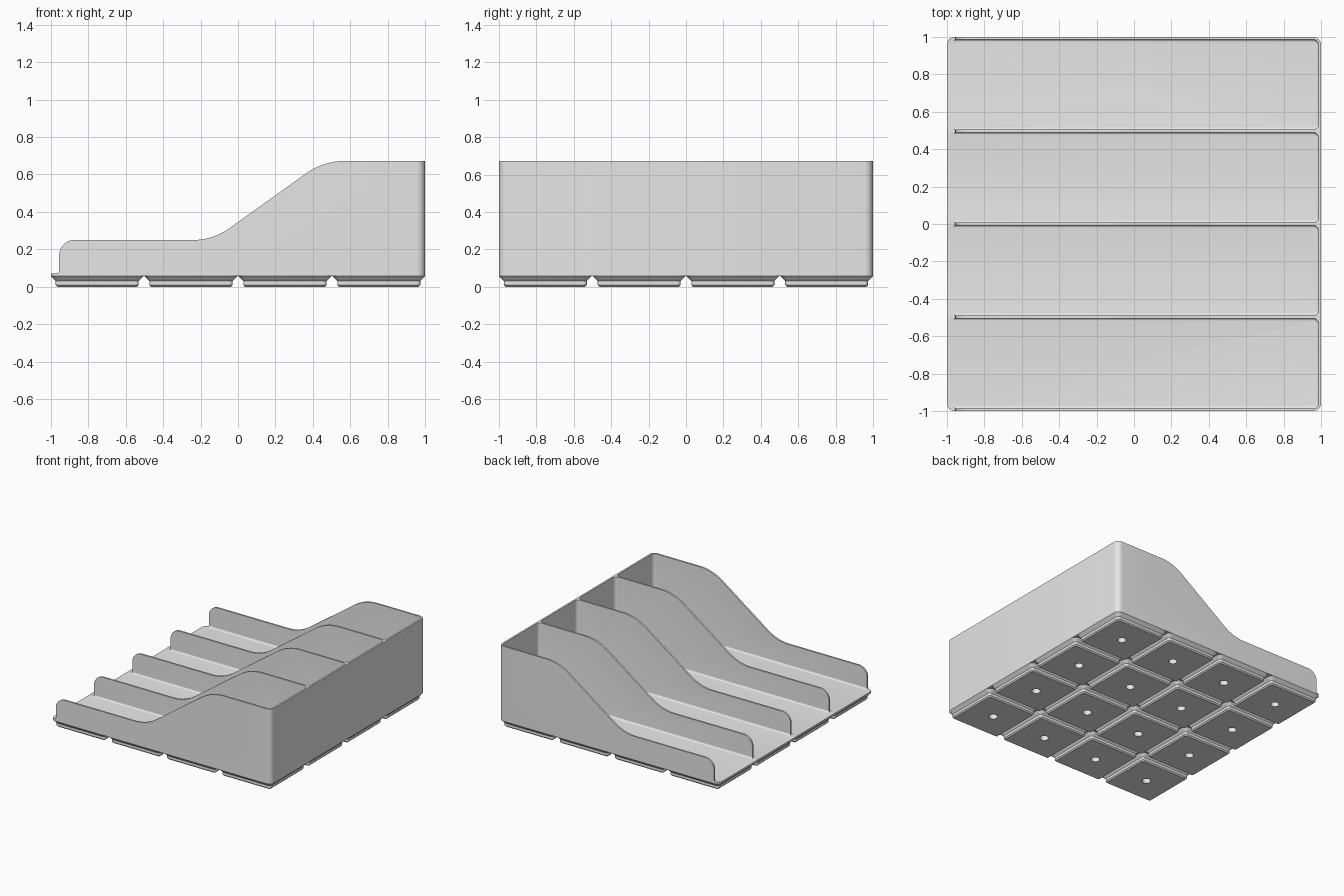
import bpy, bmesh, math
from mathutils import Vector

cube = bpy.data.objects.get("Cube")
if cube:
    bpy.data.objects.remove(cube, do_unlink=True)

WALL = 0.0143       # wall thickness
FOOT_TOP = 0.0567   # underside of the tray body
FLOOR = 0.072       # compartment floor
TOP = 0.672
FILLET = 0.014
PITCH = 0.5015      # foot spacing

grey = bpy.data.materials.new("light_grey")
grey.use_nodes = True
grey.diffuse_color = (0.8, 0.8, 0.8, 1)
grey.node_tree.nodes["Principled BSDF"].inputs["Base Color"].default_value = (0.8, 0.8, 0.8, 1)


def rounded_ring(bm, cx, cy, hx, hy, r, z, seg=8):
    """Rounded rectangle of vertices, counter-clockwise."""
    verts = []
    for k, (sx, sy) in enumerate([(1, 1), (-1, 1), (-1, -1), (1, -1)]):
        for i in range(seg + 1):
            a = math.pi / 2 * (k + i / seg)
            verts.append(bm.verts.new((cx + sx * (hx - r) + r * math.cos(a),
                                       cy + sy * (hy - r) + r * math.sin(a), z)))
    return verts


def loft(bm, cx, cy, sections):
    """Closed skin through sections of (half x, half y, corner radius, z)."""
    rings = [rounded_ring(bm, cx, cy, *s) for s in sections]
    n = len(rings[0])
    for a, b in zip(rings, rings[1:]):
        for i in range(n):
            j = (i + 1) % n
            bm.faces.new((a[i], a[j], b[j], b[i]))
    bm.faces.new(rings[0][::-1])
    bm.faces.new(rings[-1])


def make_object(name, bm):
    bmesh.ops.remove_doubles(bm, verts=bm.verts, dist=1e-5)
    bmesh.ops.recalc_face_normals(bm, faces=bm.faces)
    mesh = bpy.data.meshes.new(name)
    bm.to_mesh(mesh)
    bm.free()
    mesh.materials.append(grey)
    obj = bpy.data.objects.new(name, mesh)
    bpy.context.collection.objects.link(obj)
    return obj


def rounded_profile(corners, seg=12):
    """Replace each (x, z, radius) corner by a tangent arc."""
    points = []
    for i, (x, z, r) in enumerate(corners):
        p = Vector((x, z))
        if r == 0:
            points.append(p)
            continue
        u = (Vector(corners[i - 1][:2]) - p).normalized()
        v = (Vector(corners[(i + 1) % len(corners)][:2]) - p).normalized()
        half = u.angle(v) / 2
        centre = p + (u + v).normalized() * (r / math.sin(half))
        start = p + u * (r / math.tan(half)) - centre
        end = p + v * (r / math.tan(half)) - centre
        sweep = math.pi - 2 * half
        for k in range(seg + 1):
            t = k / seg
            points.append(centre + (start * math.sin((1 - t) * sweep)
                                    + end * math.sin(t * sweep)) / math.sin(sweep))
    return points


def shade(obj):
    bpy.ops.object.select_all(action='DESELECT')
    obj.select_set(True)
    bpy.context.view_layer.objects.active = obj
    bpy.ops.object.shade_smooth_by_angle(angle=math.radians(30))


# Tray body: full-height rounded block
bm = bmesh.new()
loft(bm, 0, 0, [(1, 1, 0.045, FOOT_TOP), (1, 1, 0.045, TOP + 0.1)])
tray = make_object("tray_body", bm)

# Side outline: low lip, low wall, ramp, tall end
outline = rounded_profile([
    (-1.2, 0, 0), (1.2, 0, 0), (1.2, TOP, 0), (0.457, TOP, 0.35),
    (-0.134, 0.25, 0.33), (-0.955, 0.25, 0.08),
    (-0.955, FLOOR + 0.0004, FILLET), (-1.2, FLOOR + 0.0004, 0)])
bm = bmesh.new()
face = bm.faces.new([bm.verts.new((p.x, -1.2, p.y)) for p in outline])
extruded = bmesh.ops.extrude_face_region(bm, geom=[face])
bmesh.ops.translate(bm, vec=(0, 2.4, 0),
                    verts=[g for g in extruded["geom"] if isinstance(g, bmesh.types.BMVert)])
outline_cutter = make_object("outline_cutter", bm)

# Four compartments with filleted floors, open at the low end
bm = bmesh.new()
spacing = (2 - WALL) / 4
x_min, x_max = -1.5, 1 - WALL
hx, hy = (x_max - x_min) / 2, (spacing - WALL) / 2
for k in range(4):
    sections = []
    for i in range(7):
        a = math.pi / 2 * i / 6
        inset = FILLET * (1 - math.sin(a))
        sections.append((hx - inset, hy - inset, 0.03 - inset,
                         FLOOR + FILLET * (1 - math.cos(a))))
    sections.append((hx, hy, 0.03, 1.0))
    loft(bm, (x_min + x_max) / 2, (k - 1.5) * spacing, sections)
compartment_cutter = make_object("compartment_cutter", bm)

# Apply the cuts and drop the cutters
for cutter, operation in [(outline_cutter, 'INTERSECT'), (compartment_cutter, 'DIFFERENCE')]:
    cutter.hide_render = True
    mod = tray.modifiers.new(cutter.name, 'BOOLEAN')
    mod.object = cutter
    mod.operation = operation
    mod.solver = 'EXACT'
bpy.context.view_layer.update()
result = bpy.data.meshes.new_from_object(
    tray.evaluated_get(bpy.context.evaluated_depsgraph_get()))
tray.modifiers.clear()
tray.data = result
for cutter in (outline_cutter, compartment_cutter):
    bpy.data.objects.remove(cutter, do_unlink=True)
shade(tray)

# Grid of stepped feet, each with a round hole underneath
bm = bmesh.new()
hole = 0.033
foot = [(hole, hole, hole, 0.05), (hole, hole, hole, 0),
        (0.2125, 0.2125, 0.0095, 0), (0.222, 0.222, 0.019, 0.0095),
        (0.222, 0.222, 0.019, 0.031), (0.2478, 0.2478, 0.045, FOOT_TOP)]
for ix in range(4):
    for iy in range(4):
        loft(bm, (ix - 1.5) * PITCH, (iy - 1.5) * PITCH, foot)
shade(make_object("base_feet", bm))
